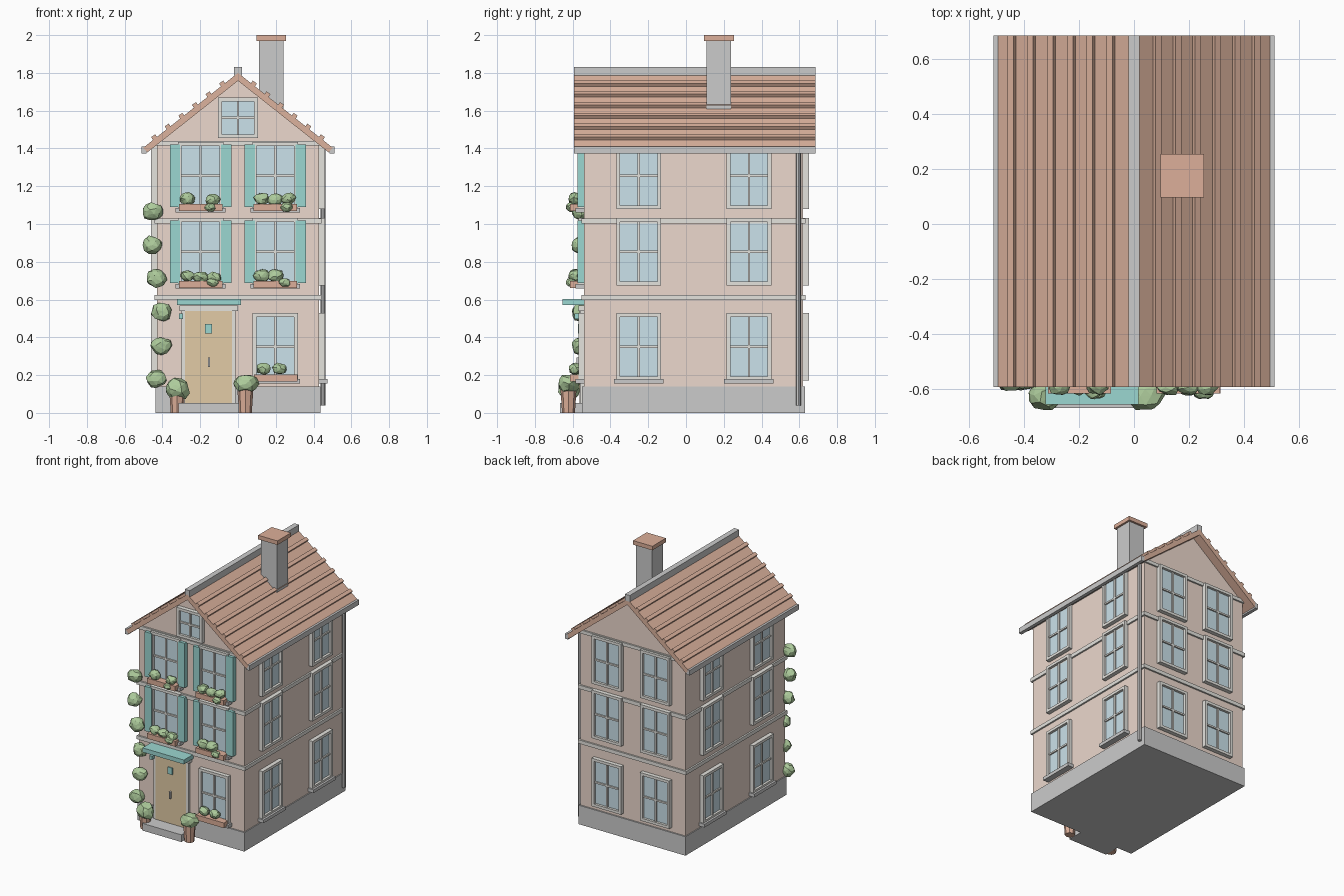
import bpy, bmesh, math, random
from mathutils import Matrix, Vector

if "Cube" in bpy.data.objects:
    bpy.data.objects.remove(bpy.data.objects["Cube"])

random.seed(4)
CY = 0.04                      # centre of the house body in y
HX, HY = 0.43, 0.58            # wall half sizes
FRONT = CY - HY


def mat(name, r, g, b):
    m = bpy.data.materials.new(name)
    m.diffuse_color = (r, g, b, 1)
    m.use_nodes = True
    m.node_tree.nodes["Principled BSDF"].inputs["Base Color"].default_value = m.diffuse_color
    return m


WALL = mat("plaster", 0.84, 0.69, 0.61)
ROOF = mat("roof_tile", 0.72, 0.45, 0.34)
CLAY = mat("terracotta", 0.72, 0.43, 0.32)
GLASS = mat("glass", 0.60, 0.76, 0.83)
TEAL = mat("teal_paint", 0.33, 0.68, 0.64)
WOOD = mat("door_wood", 0.76, 0.60, 0.38)
LEAF = mat("leaves", 0.42, 0.60, 0.33)
TRIM = mat("trim", 0.78, 0.77, 0.73)


def finish(name, bm, m=None, mx=None):
    me = bpy.data.meshes.new(name)
    if mx is not None:
        bm.transform(mx)
    bmesh.ops.recalc_face_normals(bm, faces=bm.faces)
    bm.to_mesh(me)
    bm.free()
    ob = bpy.data.objects.new(name, me)
    bpy.context.collection.objects.link(ob)
    if m:
        me.materials.append(m)
    return ob


def add_box(bm, x0, x1, y0, y1, z0, z1):
    t = Matrix.Translation(((x0 + x1) / 2, (y0 + y1) / 2, (z0 + z1) / 2))
    s = Matrix.Diagonal((x1 - x0, y1 - y0, z1 - z0, 1))
    bmesh.ops.create_cube(bm, size=1, matrix=t @ s)


def box(name, dims, m=None, mx=None):
    bm = bmesh.new()
    add_box(bm, *dims)
    return finish(name, bm, m, mx)


def extrude_y(name, pts, y0, y1, m=None):
    bm = bmesh.new()
    f = bm.faces.new([bm.verts.new((x, y0, z)) for x, z in pts])
    r = bmesh.ops.extrude_face_region(bm, geom=[f])
    bmesh.ops.translate(bm, vec=(0, y1 - y0, 0),
                        verts=[v for v in r["geom"] if isinstance(v, bmesh.types.BMVert)])
    return finish(name, bm, m)


def cyl(name, x, y, z0, z1, r0, r1, n, m=None):
    bm = bmesh.new()
    bmesh.ops.create_cone(bm, cap_ends=True, segments=n, radius1=r0, radius2=r1, depth=z1 - z0,
                          matrix=Matrix.Translation((x, y, (z0 + z1) / 2)))
    return finish(name, bm, m)


def bush(name, x, y, z, rx, ry, rz):
    bm = bmesh.new()
    bmesh.ops.create_icosphere(bm, subdivisions=2, radius=1)
    for v in bm.verts:
        v.co *= random.uniform(0.85, 1.1)
    spin = Matrix.Rotation(random.uniform(0, 6), 4, Vector((1, 1, 1)))
    mx = Matrix.Translation((x, y, z)) @ Matrix.Diagonal((rx, ry, rz, 1)) @ spin
    return finish(name, bm, LEAF, mx)


def window(name, mx, w, h, sill=False):
    """Window centred on the local origin, wall plane y=0, outward is -y."""
    a, b, t = w / 2, h / 2, 0.02
    bm = bmesh.new()
    for s in (-1, 1):
        e = sorted((s * a, s * (a - t)))
        add_box(bm, *e, -0.03, 0.005, -b, b)
        e = sorted((s * b, s * (b - t)))
        add_box(bm, -a + t, a - t, -0.03, 0.005, *e)
    add_box(bm, -0.006, 0.006, -0.022, 0, -b + t, b - t)
    add_box(bm, -a + t, a - t, -0.022, 0, -0.006, 0.006)
    finish(name + "_frame", bm, TRIM, mx)
    box(name + "_glass", (-a + t, a - t, -0.012, 0.004, -b + t, b - t), GLASS, mx)
    if sill:
        box(name + "_sill", (-a - 0.012, a + 0.012, -0.045, 0.005, -b - 0.018, -b + 0.006), None, mx)


# Body: plinth, gabled walls, string courses
box("plinth", (-HX - 0.007, HX + 0.007, FRONT - 0.01, CY + HY + 0.01, 0, 0.14))
extrude_y("walls", [(-HX, 0.13), (HX, 0.13), (HX, 1.43), (0, 1.775), (-HX, 1.43)],
          FRONT, CY + HY, WALL)
for i, (z0, z1) in enumerate([(0.597, 0.624), (1.002, 1.03), (1.415, 1.44)]):
    box(f"string_course_{i}", (-HX - 0.012, HX + 0.012, FRONT - 0.012, CY + HY + 0.012, z0, z1), TRIM)

# Roof: two slabs, tile ribs, ridge and gutters
R0, R1, SL = -0.592, 0.685, 0.79
ang = math.atan(SL)
for s, side in ((-1, "left"), (1, "right")):
    extrude_y(f"roof_{side}", [(0, 1.80), (s * 0.502, 1.80 - SL * 0.502),
                               (s * 0.48, 1.758 - SL * 0.48), (0, 1.758)], R0, R1, ROOF)
    for i in range(6):
        x = 0.083 + 0.072 * i
        mx = Matrix.Translation((s * x, 0, 1.808 - SL * x)) @ Matrix.Rotation(s * (ang - 0.1), 4, 'Y')
        box(f"tile_rib_{side}_{i}", (-0.013, 0.013, R0, R1, -0.012, 0.011), ROOF, mx)
    g = sorted((s * 0.485, s * 0.51))
    box(f"gutter_{side}", (*g, R0, R1, 1.372, 1.41))
box("ridge_cap", (-0.02, 0.02, R0, R1, 1.785, 1.832))

# Chimney
box("chimney", (0.111, 0.241, 0.109, 0.239, 1.56, 1.975))
box("chimney_cap", (0.097, 0.255, 0.096, 0.254, 1.97, 2.0), CLAY)

# Downpipe at the back right corner
cyl("downpipe", HX + 0.02, 0.595, 0.04, 1.40, 0.013, 0.013, 8)

# Windows on every wall
FLOORS = (0.35, 0.853, 1.256)
for k, z in enumerate(FLOORS):
    for j, x in enumerate((-0.198, 0.197)):
        if k or j:
            window(f"front_window_{k}_{j}", Matrix.Translation((x, FRONT, z)), 0.24, 0.355, True)
        window(f"back_window_{k}_{j}", Matrix.Translation((x, CY + HY, z)) @ Matrix.Rotation(math.pi, 4, 'Z'),
               0.24, 0.355)
        if k:
            for s in (-1, 1):
                e = sorted((x + s * 0.108, x + s * 0.163))
                box(f"shutter_{k}_{j}_{s}", (*e, FRONT - 0.034, FRONT, z - 0.165, z + 0.165), TEAL)
    for j, y in enumerate((-0.25, 0.333)):
        for s in (-1, 1):
            mx = Matrix.Translation((s * HX, y, z)) @ Matrix.Rotation(s * math.pi / 2, 4, 'Z')
            window(f"side_window_{k}_{j}_{s}", mx, 0.237, 0.355, k == 0)
window("attic_window", Matrix.Translation((0, FRONT, 1.562)), 0.21, 0.215)

# Window boxes with plants: (x, z of box base, plant offsets)
boxes = [(0.2, 0.165, [(-0.065, 0.068), (0.02, 0.068)]),
         (-0.198, 0.66, [(-0.07, 0.065), (0.0, 0.06), (0.07, 0.055), (0.065, 0.03)]),
         (0.197, 0.66, [(-0.07, 0.065), (0.0, 0.065), (0.05, 0.03)]),
         (-0.198, 1.068, [(-0.07, 0.065), (0.065, 0.06), (0.05, 0.02)]),
         (0.197, 1.068, [(-0.07, 0.065), (0.0, 0.06), (0.07, 0.065), (0.06, 0.022)])]
for i, (x, z, plants) in enumerate(boxes):
    box(f"window_box_{i}", (x - 0.115, x + 0.115, FRONT - 0.075, FRONT - 0.02, z, z + 0.038), CLAY)
    for j, (dx, dz) in enumerate(plants):
        low = dz < 0.04
        r = random.uniform(0.038, 0.046) * (0.75 if low else 1)
        bush(f"box_plant_{i}_{j}", x + dx, FRONT - (0.07 if low else 0.048), z + dz, r, r * 0.85, r * 0.8)

# Door with surround, pane, handle, step, canopy and lamp
bm = bmesh.new()
add_box(bm, -0.31, 0.0, FRONT - 0.03, FRONT, 0.54, 0.568)
for x in (-0.298, -0.032):
    add_box(bm, x, x + 0.018, FRONT - 0.02, FRONT, 0.05, 0.54)
finish("door_surround", bm, TRIM)
box("door", (-0.28, -0.032, FRONT - 0.024, FRONT, 0.05, 0.54), WOOD)
box("door_pane", (-0.175, -0.138, FRONT - 0.032, FRONT, 0.42, 0.47), TEAL)
box("door_handle", (-0.16, -0.148, FRONT - 0.04, FRONT, 0.243, 0.293))
box("door_step", (-0.315, 0.005, -0.668, FRONT, 0, 0.053))
box("canopy", (-0.322, 0.016, -0.655, FRONT, 0.572, 0.604), TEAL)
box("lamp", (-0.312, -0.29, FRONT - 0.05, FRONT, 0.498, 0.525), TEAL)

# Potted plants beside the door
for n, x, bz, rx, rz in (("left", -0.322, 0.125, 0.065, 0.06), ("right", 0.039, 0.155, 0.07, 0.052)):
    cyl(f"pot_{n}", x, -0.622, 0, 0.12, 0.034, 0.042, 8, CLAY)
    bush(f"pot_plant_{n}", x, -0.622, bz, rx, 0.06, rz)

# Climbing plant on the front left corner
for i, x in enumerate((-0.433, -0.407, -0.407, -0.433, -0.453, -0.452)):
    bush(f"climber_{i}", x, FRONT - 0.022, 0.18 + 0.177 * i, 0.055, 0.045, 0.05)
